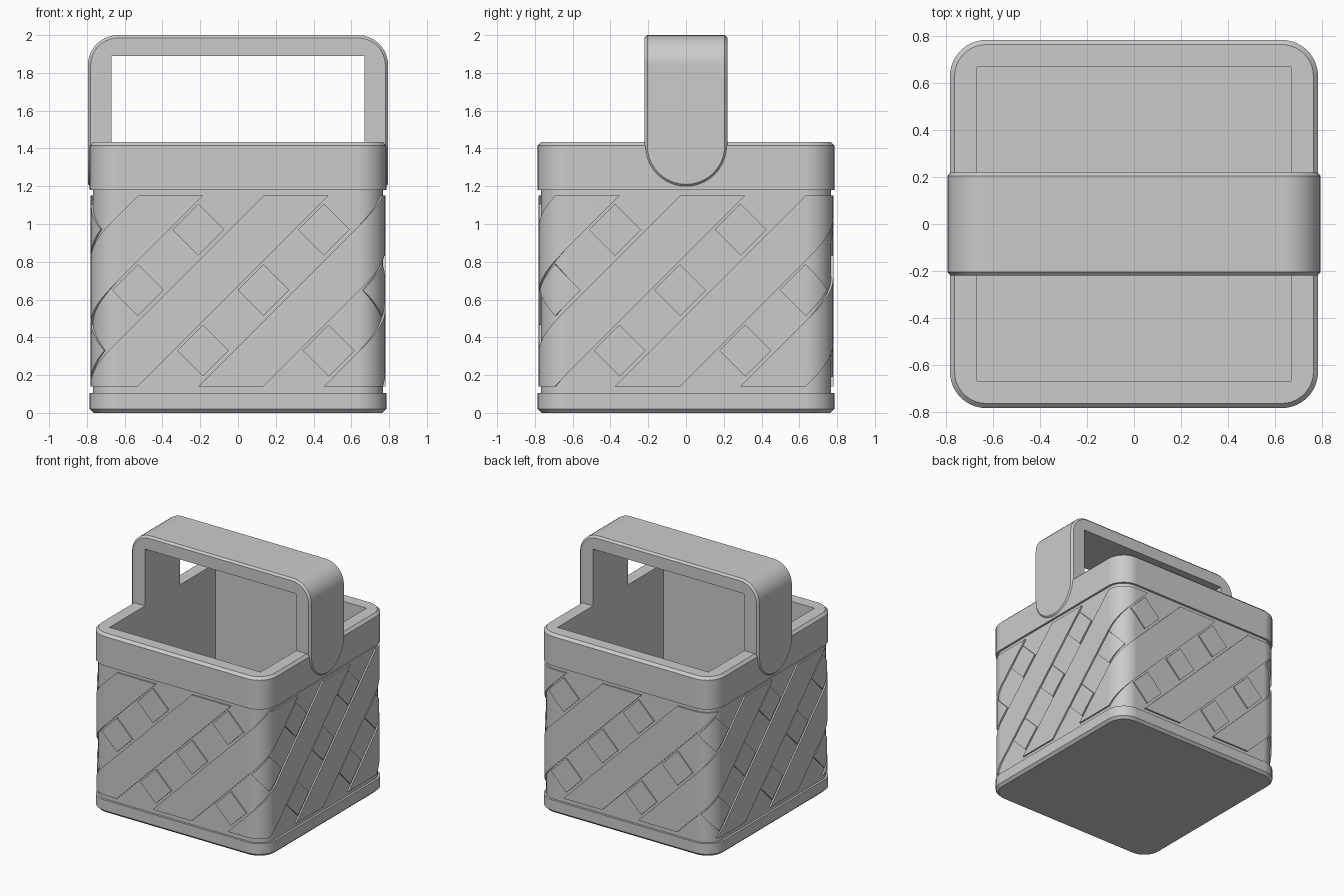
import bpy, bmesh, math
from mathutils import Vector, Matrix

cube = bpy.data.objects.get("Cube")
if cube:
    bpy.data.objects.remove(cube, do_unlink=True)

grey = bpy.data.materials.new("light_grey")
grey.use_nodes = True
GREY = (0.6, 0.6, 0.6, 1)
grey.diffuse_color = GREY
grey.node_tree.nodes["Principled BSDF"].inputs["Base Color"].default_value = GREY

SEG = 10                      # segments per rounded corner
HALF, RAD = 0.78, 0.15        # outer surface of the weave
FLAT = HALF - RAD
SIDE = 2 * FLAT + RAD * math.pi / 2
PERIOD = 4 * SIDE / 9         # nine bands around the basket
Z0, Z1 = 0.14, 1.15           # weave height


def loft(bm, rings):
    """Join rings of equal length into a capped solid."""
    loops = [[bm.verts.new(p) for p in ring] for ring in rings]
    for a, b in zip(loops, loops[1:]):
        for i in range(len(a)):
            j = (i + 1) % len(a)
            bm.faces.new((a[i], a[j], b[j], b[i]))
    bm.faces.new(loops[0][::-1])
    bm.faces.new(loops[-1])


def finish(bm, name):
    bmesh.ops.remove_doubles(bm, verts=bm.verts, dist=0.0001)
    bmesh.ops.recalc_face_normals(bm, faces=bm.faces)
    mesh = bpy.data.meshes.new(name)
    bm.to_mesh(mesh)
    bm.free()
    mesh.materials.append(grey)
    obj = bpy.data.objects.new(name, mesh)
    bpy.context.collection.objects.link(obj)
    bpy.ops.object.select_all(action='DESELECT')
    obj.select_set(True)
    bpy.context.view_layer.objects.active = obj
    bpy.ops.object.shade_smooth_by_angle(angle=math.radians(30))
    weighted = obj.modifiers.new("even_shading", 'WEIGHTED_NORMAL')
    weighted.keep_sharp = True


def rounded_square(half, r, z):
    ring = []
    for k in range(4):
        for i in range(SEG + 1):
            a = math.pi / 2 * (k + i / SEG)
            sx = 1 if k in (0, 3) else -1
            sy = 1 if k < 2 else -1
            ring.append((sx * (half - r) + r * math.cos(a), sy * (half - r) + r * math.sin(a), z))
    return ring


# Hollow basket: base lip, wall, rim and square interior
bm = bmesh.new()
profile = [(0.765, 0.135, 0), (0.785, 0.155, 0.02), (0.785, 0.155, 0.105),
           (0.768, 0.138, 0.105), (0.768, 0.138, 1.18), (0.785, 0.155, 1.18),
           (0.785, 0.155, 1.415), (0.765, 0.135, 1.435), (0.67, 0, 1.435), (0.67, 0, 0.11)]
loft(bm, [rounded_square(*p) for p in profile])
finish(bm, "basket_body")


def wrap(s, depth, z):
    """Map distance s around the basket to a point on its rounded side."""
    k, t = divmod(s + FLAT, SIDE)
    if t <= 2 * FLAT:
        p = Vector((t - FLAT, depth - HALF, z))
    else:
        a = (t - 2 * FLAT) / RAD
        r = RAD - depth
        p = Vector((FLAT + r * math.sin(a), -FLAT - r * math.cos(a), z))
    return Matrix.Rotation(k * math.pi / 2, 3, 'Z') @ p


def weave(name, outlines, top):
    """Raise flat (s, z) outlines, cut them at the corners and wrap them round."""
    bm = bmesh.new()
    for pts in outlines:
        loft(bm, [[(s, d, z) for s, z in pts] for d in (top, 0.03)])
    for k in range(-2, 7):
        for i in range(SEG + 1):
            s = k * SIDE + FLAT + RAD * math.pi / 2 * i / SEG
            bmesh.ops.bisect_plane(bm, geom=bm.verts[:] + bm.edges[:] + bm.faces[:],
                                   dist=0.00001, plane_co=(s, 0, 0), plane_no=(1, 0, 0))
    for v in bm.verts:
        v.co = wrap(*v.co)
    finish(bm, name)


# Diagonal bands and the square tiles between them
rise, width, d = Z1 - Z0, 0.345, 0.137
bands, tiles = [], []
for k in range(9):
    s = -0.21 + k * PERIOD
    bands.append([(s, Z0), (s + width, Z0), (s + width + rise, Z1), (s + rise, Z1)])
    for z in (0.33, 0.65, 0.97):
        c = z - 0.515 + k * PERIOD
        tiles.append([(c - d, z), (c, z - d), (c + d, z), (c, z + d)])
weave("diagonal_bands", bands, 0)
weave("square_tiles", tiles, 0.002)


# Handle arch with chamfered outer edges
OUT, INN, TOP, LOW, R, CH = 0.795, 0.67, 2.0, 1.415, 0.16, 0.015


def arch(y, inset):
    r, c = R - inset, OUT - R
    pts = [(OUT - inset, y, LOW)]
    for cx, start in ((c, 0), (-c, math.pi / 2)):
        for i in range(SEG + 1):
            a = start + math.pi / 2 * i / SEG
            pts.append((cx + r * math.cos(a), y, TOP - R + r * math.sin(a)))
    pts.append((inset - OUT, y, LOW))
    return pts + [(-INN, y, LOW), (-INN, y, 1.89), (INN, y, 1.89), (INN, y, LOW)]


W = 0.22
bm = bmesh.new()
loft(bm, [arch(-W, CH), arch(CH - W, 0), arch(W - CH, 0), arch(W, CH)])


# Rounded leg ends on both sides
def half_disc(x, r):
    n = 2 * SEG
    return [(x, -r * math.cos(math.pi * i / n), LOW - r * math.sin(math.pi * i / n))
            for i in range(n + 1)]


for side in (1, -1):
    loft(bm, [half_disc(side * x, r) for x, r in ((0.7, W), (OUT - CH, W), (OUT, W - CH))])
finish(bm, "handle")
